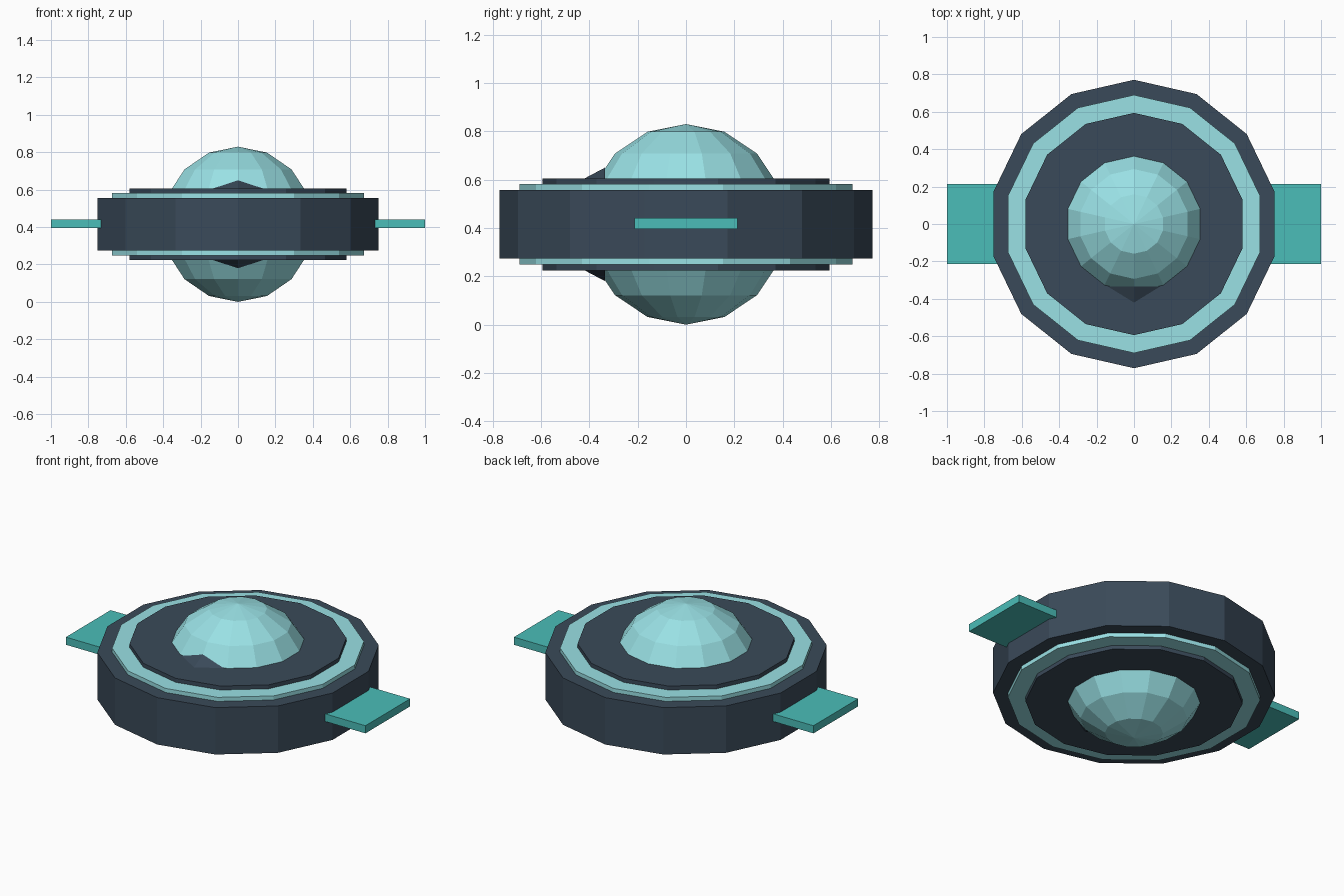
import bpy, bmesh
from math import pi, sin, cos

if "Cube" in bpy.data.objects:
    bpy.data.objects.remove(bpy.data.objects["Cube"])

CZ = 0.415     # height of the mirror plane
SIDES = 14


def material(name, rgb):
    m = bpy.data.materials.new(name)
    m.diffuse_color = (*rgb, 1)
    m.use_nodes = True
    m.node_tree.nodes["Principled BSDF"].inputs["Base Color"].default_value = m.diffuse_color
    return m


DARK = material("dark_slate", (0.042, 0.068, 0.10))
PALE = material("pale_aqua", (0.32, 0.75, 0.78))
TEAL = material("teal", (0.07, 0.51, 0.48))


def finish(name, bm, mat):
    bmesh.ops.remove_doubles(bm, verts=bm.verts, dist=1e-5)
    bmesh.ops.recalc_face_normals(bm, faces=bm.faces)
    me = bpy.data.meshes.new(name)
    bm.to_mesh(me)
    bm.free()
    me.materials.append(mat)
    ob = bpy.data.objects.new(name, me)
    bpy.context.collection.objects.link(ob)
    return ob


def lathe(name, profile, sides, mat):
    """Revolve (radius, height) points about z, with a corner on the +y axis."""
    bm = bmesh.new()
    rings = []
    for r, z in profile:
        if r < 1e-6:
            rings.append([bm.verts.new((0, 0, z))] * sides)
        else:
            rings.append([bm.verts.new((r * sin(2 * pi * i / sides), r * cos(2 * pi * i / sides), z))
                          for i in range(sides)])
    for a, b in zip(rings, rings[1:]):
        for i in range(sides):
            j = (i + 1) % sides
            quad = list(dict.fromkeys((a[i], a[j], b[j], b[i])))
            bm.faces.new(quad)
    # flat caps on open ends
    for ring, (r, z) in ((rings[0], profile[0]), (rings[-1], profile[-1])):
        if r > 1e-6:
            bm.faces.new(ring)
    return finish(name, bm, mat)


# Stepped round hull: each narrower drum stands slightly proud of the last
for name, radius, half, mat in (("hull", 0.771, 0.1415, DARK),
                                ("trim_ring", 0.69, 0.166, PALE),
                                ("inner_plate", 0.594, 0.19, DARK)):
    lathe(name, [(radius, -half), (radius, half)], SIDES, mat).location.z = CZ

# Central globe, visible as a dome above and below
globe = [(0.415 * sin(pi * k / 8), -0.415 * cos(pi * k / 8)) for k in range(9)]
lathe("globe", globe, SIDES, PALE).location.z = CZ

# Tapered nozzle pointing forward out of the globe
nozzle = lathe("front_nozzle", [(0.235, 0), (0.10, 0.255)], 10, DARK)
nozzle.rotation_euler.x = pi / 2
nozzle.location = (0, -0.335, CZ)

# Flat side fins
for side, s in (("right", 1), ("left", -1)):
    bm = bmesh.new()
    bmesh.ops.create_cube(bm, size=1)
    bmesh.ops.scale(bm, vec=(0.36, 0.426, 0.046), verts=bm.verts)
    fin = finish(side + "_fin", bm, TEAL)
    fin.location = (s * 0.82, 0, CZ + 0.003)
